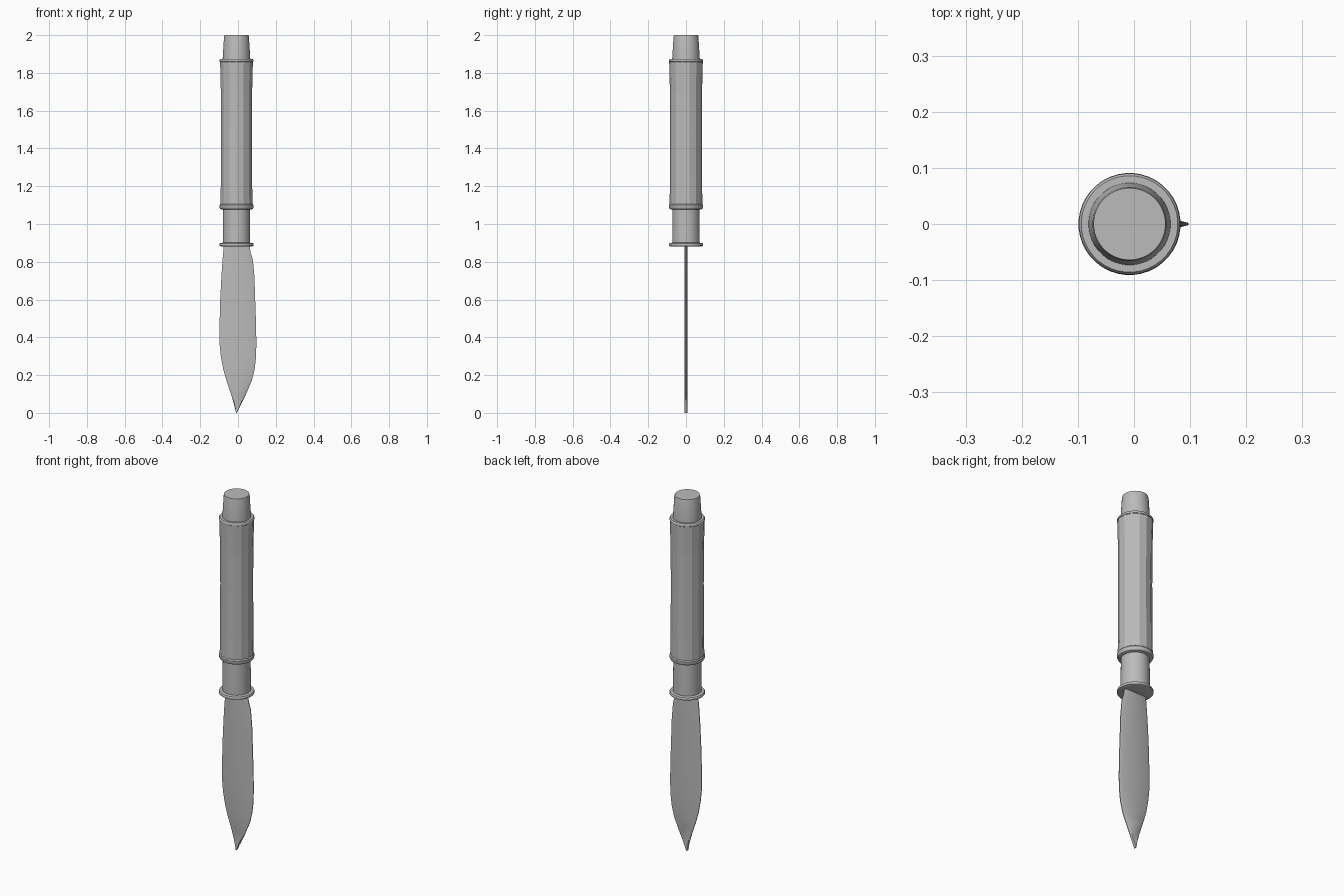
import bpy, bmesh
from math import cos, sin, pi, radians

cube = bpy.data.objects.get("Cube")
if cube:
    bpy.data.objects.remove(cube, do_unlink=True)

AXIS_X = -0.008

steel = bpy.data.materials.new("plain grey")
steel.use_nodes = True
GREY = (0.5, 0.5, 0.5, 1)
steel.diffuse_color = GREY
steel.node_tree.nodes["Principled BSDF"].inputs["Base Color"].default_value = GREY


def finish(name, bm, smooth):
    bmesh.ops.recalc_face_normals(bm, faces=bm.faces)
    mesh = bpy.data.meshes.new(name)
    bm.to_mesh(mesh)
    bm.free()
    mesh.materials.append(steel)
    obj = bpy.data.objects.new(name, mesh)
    bpy.context.collection.objects.link(obj)
    if smooth:
        bpy.ops.object.select_all(action="DESELECT")
        obj.select_set(True)
        bpy.context.view_layer.objects.active = obj
        bpy.ops.object.shade_smooth_by_angle(angle=radians(30))
    return obj


def loft(name, rings, smooth):
    """Skin equal-length rings of points and cap both ends."""
    bm = bmesh.new()
    loops = [[bm.verts.new(p) for p in ring] for ring in rings]
    n = len(loops[0])
    for a, b in zip(loops, loops[1:]):
        for i in range(n):
            j = (i + 1) % n
            bm.faces.new((a[i], a[j], b[j], b[i]))
    bm.faces.new(loops[0])
    bm.faces.new(loops[-1])
    return finish(name, bm, smooth)


def turned(name, profile, sides=40, smooth=True):
    """Turn a (radius, height) profile around the handle axis."""
    rings = []
    for r, z in profile:
        angles = [2 * pi * (i + 0.5) / sides for i in range(sides)]
        rings.append([(AXIS_X + r * cos(a), r * sin(a), z) for a in angles])
    return loft(name, rings, smooth)


# Handle, from pommel down to guard
turned("pommel", [(0.074, 1.84), (0.073, 1.88), (0.066, 1.992), (0.064, 2.0)])
turned("upper_rim", [(0.084, 1.855), (0.09, 1.86), (0.09, 1.868), (0.086, 1.874)])
turned("grip", [(0.087, 1.10), (0.085, 1.22), (0.084, 1.5),
                (0.085, 1.7), (0.089, 1.86)], sides=14, smooth=False)
turned("lower_rim", [(0.078, 1.076), (0.086, 1.08), (0.09, 1.088),
                     (0.09, 1.1), (0.084, 1.108)])
turned("collar", [(0.073, 0.89), (0.071, 1.09)])
turned("guard", [(0.08, 0.880), (0.090, 0.884), (0.091, 0.892),
                 (0.088, 0.898), (0.074, 0.901)])

# Blade outline: height, left-hand edge, right-hand edge as seen in x
outline = [
    (0.0, -0.010, -0.006), (0.04, -0.020, 0.014), (0.10, -0.037, 0.043),
    (0.17, -0.061, 0.073), (0.23, -0.078, 0.088), (0.30, -0.091, 0.096),
    (0.37, -0.098, 0.097), (0.46, -0.098, 0.096), (0.60, -0.094, 0.091),
    (0.72, -0.088, 0.087), (0.81, -0.082, 0.079), (0.85, -0.078, 0.066),
    (0.89, -0.076, 0.062),
]


def blade_section(z, x0, x1):
    """Flat-sided section with bevels running to narrow edges."""
    w = (x1 - x0) * 0.1
    half, edge = 0.007, 0.002
    front = [(x0, -edge), (x0 + w, -half), (x1 - w, -half), (x1, -edge)]
    back = [(x, -y) for x, y in reversed(front)]
    return [(x, y, z) for x, y in front + back]


loft("blade", [blade_section(*row) for row in outline], True)
